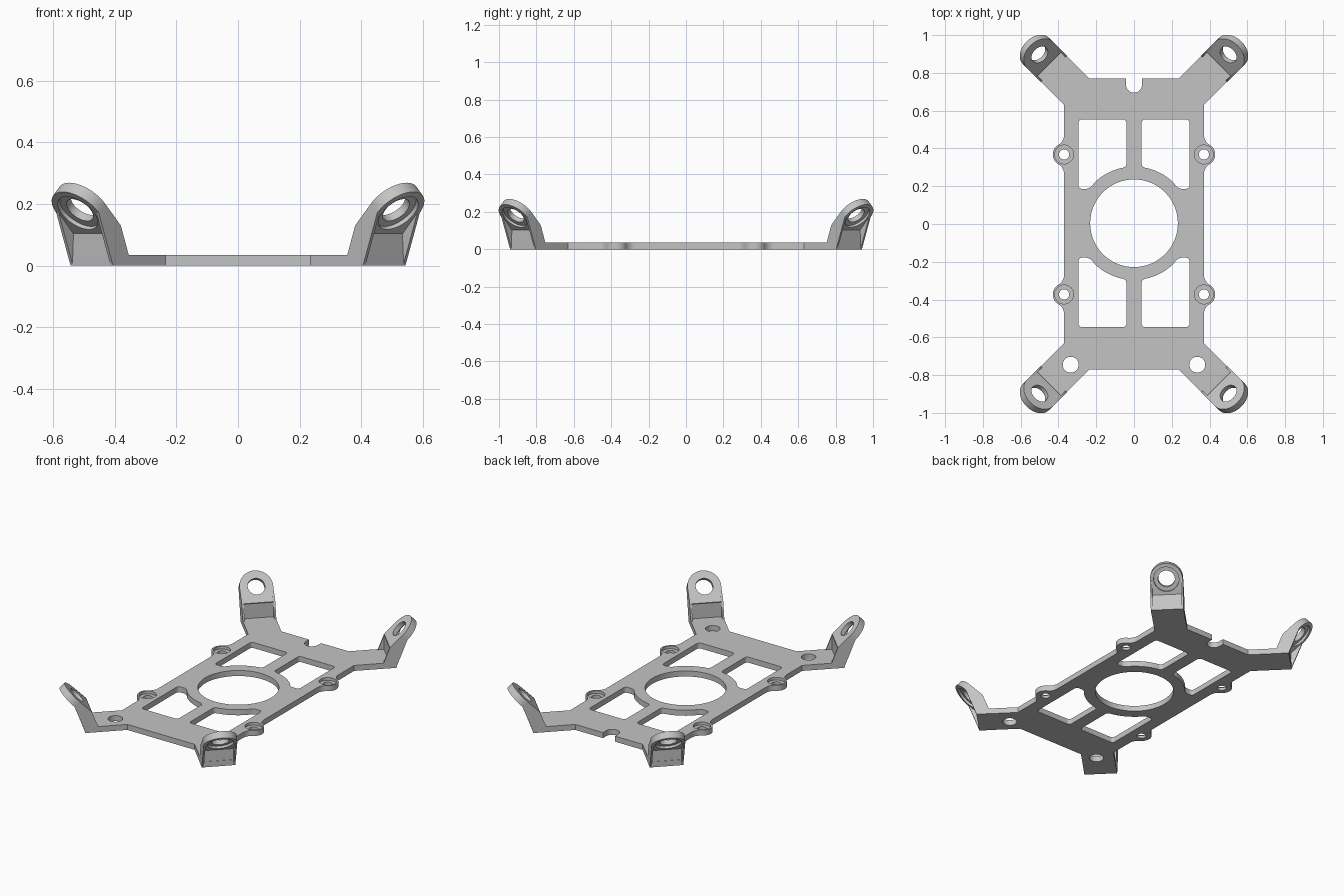
import bpy, bmesh, math
from mathutils import Matrix, Vector

if "Cube" in bpy.data.objects:
    bpy.data.objects.remove(bpy.data.objects["Cube"])

grey = bpy.data.materials.new("plain grey")
grey.use_nodes = True
grey.diffuse_color = (0.55, 0.55, 0.55, 1)
grey.node_tree.nodes["Principled BSDF"].inputs["Base Color"].default_value = grey.diffuse_color

THICK = 0.035   # plate thickness
HALF = 0.0975   # half width of an arm
YC = 0.004      # centre of the plate pattern in y


def arc(cx, cy, r, start, end, steps=16):
    return [(cx + r * math.cos(math.radians(start + (end - start) * i / steps)),
             cy + r * math.sin(math.radians(start + (end - start) * i / steps)))
            for i in range(steps + 1)]


def circle(cx, cy, r, steps=48):
    return arc(cx, cy, r, 0, 360, steps)[:-1]


def soften(points, rounded, d=0.022, steps=6):
    """Round the listed corners of a closed outline."""
    out = []
    for i, p in enumerate(points):
        p = Vector(p)
        if i not in rounded:
            out.append(p)
            continue
        a = p + (Vector(points[i - 1]) - p).normalized() * d
        b = p + (Vector(points[(i + 1) % len(points)]) - p).normalized() * d
        for k in range(steps + 1):
            t = k / steps
            out.append(a * (1 - t) ** 2 + p * 2 * t * (1 - t) + b * t * t)
    return out


def solid(name, outline, low, high, matrix=Matrix(), holes=(), seats=()):
    """Slab with through holes; a seat is (small loop, large loop, step height)."""
    bm = bmesh.new()
    bottom, top = [], []

    def ring(points, z):
        verts = [bm.verts.new((p[0], p[1], z)) for p in points]
        edges = [bm.edges.new((v, verts[i - 1])) for i, v in enumerate(verts)]
        return verts, edges

    def bridge(a, b):
        for i in range(len(a)):
            bm.faces.new((a[i - 1], a[i], b[i], b[i - 1]))

    for loop in (outline, *holes):
        (a, a_edges), (b, b_edges) = ring(loop, low), ring(loop, high)
        bridge(a, b)
        bottom += a_edges
        top += b_edges
    for small, large, step in seats:
        rings = [ring(small, low), ring(small, step), ring(large, step), ring(large, high)]
        for lower, upper in zip(rings, rings[1:]):
            bridge(lower[0], upper[0])
        bottom += rings[0][1]
        top += rings[-1][1]
    for edges in (bottom, top):
        bmesh.ops.triangle_fill(bm, edges=edges, use_beauty=True, normal=(0, 0, 1))
    bmesh.ops.recalc_face_normals(bm, faces=bm.faces)
    bm.transform(matrix)
    mesh = bpy.data.meshes.new(name)
    bm.to_mesh(mesh)
    bm.free()
    mesh.materials.append(grey)
    obj = bpy.data.objects.new(name, mesh)
    bpy.context.collection.objects.link(obj)
    bpy.ops.object.select_all(action="DESELECT")
    obj.select_set(True)
    bpy.context.view_layer.objects.active = obj
    bpy.ops.object.shade_smooth_by_angle(angle=math.radians(30))


# Plate outline: right half from front to back, then mirrored
EAR_X, EAR_R, FILLET = 0.37, 0.06, 0.06
reach = math.sqrt((EAR_R + FILLET) ** 2 - FILLET ** 2)
turn = math.degrees(math.atan2(reach, FILLET))


def ear(cy):
    return (arc(EAR_X + FILLET, cy - reach, FILLET, 180, 180 - turn, 8)
            + arc(EAR_X, cy, EAR_R, -turn, turn, 20)[1:-1]
            + arc(EAR_X + FILLET, cy + reach, FILLET, 180 + turn, 180, 8))


arm = [(0.37, 0.63), (0.544, 0.804), (0.407, 0.941), (0.235, 0.769)]
half = [(x, -y) for x, y in reversed(arm)]
half += ear(-0.373) + ear(0.368) + arm
half += [(0.042, 0.769)] + arc(0, 0.737, 0.042, 0, -90, 10)
outline = half + [(-x, y) for x, y in reversed(half[:-1])]

# Centre opening, four windows around its ring, access holes and ear seats
window = [(0.04, 0.55), (0.294, 0.55), (0.294, 0.182), (0.235, 0.182)]
window += arc(0, 0, 0.3, 46, 75, 10) + [(0.04, 0.297)]
window = soften(window, (0, 1, 2, 3, len(window) - 1))
holes = [circle(0, YC, 0.232, 96)]
seats = []
for sx in (-1, 1):
    holes += [[(sx * x, YC + sy * y) for x, y in window] for sy in (-1, 1)]
    holes.append(circle(sx * 0.335, -0.745, 0.042))
    seats += [(circle(sx * EAR_X, y, 0.027), circle(sx * EAR_X, y, 0.05), THICK * 0.5)
              for y in (-0.373, 0.368)]
solid("base_plate", outline, 0, THICK, holes=holes, seats=seats)

# Frames for corner parts: profile in the arm's side plane, and the tilted tab
S = math.sqrt(0.5)
side = Matrix(((1, 0, 0, 0), (0, 0, -1, 0), (0, 1, 0, 0), (0, 0, 0, 1)))
tilt = Matrix(((0, S, S, 0.989), (1, 0, 0, 0), (0, S, -S, 0.2), (0, 0, 0, 1)))

wall_profile = [(0.916, 0), (0.954, 0), (0.952, 0.104), (0.916, 0.127)]
rib_profile = [(0.882, 0), (0.954, 0), (1.019, 0.17), (0.989, 0.2),
               (0.918, 0.13), (0.882, THICK)]
tab_outline = [(-HALF, -0.1), (HALF, -0.1)] + arc(0, 0, HALF, 0, 180, 32)
tab_seat = (circle(0, 0, 0.05), circle(0, 0, 0.075), 0.028)

# Four raised corner mounts
for sx, sx_name in ((-1, "right"), (1, "left")):
    for sy, sy_name in ((-1, "front"), (1, "back")):
        tag = f"{sy_name}_{sx_name}"
        place = (Matrix.Translation((-0.2 * sx, 0.197 * sy, 0))
                 @ Matrix.Rotation(math.atan2(sy, sx), 4, "Z"))
        solid(tag + "_tab", tab_outline, 0, 0.042, place @ tilt, seats=[tab_seat])
        solid(tag + "_wall", wall_profile, -0.09, 0.09, place @ side)
        for n, low in (("a", -HALF), ("b", HALF - 0.011)):
            solid(f"{tag}_rib_{n}", rib_profile, low, low + 0.011, place @ side)
